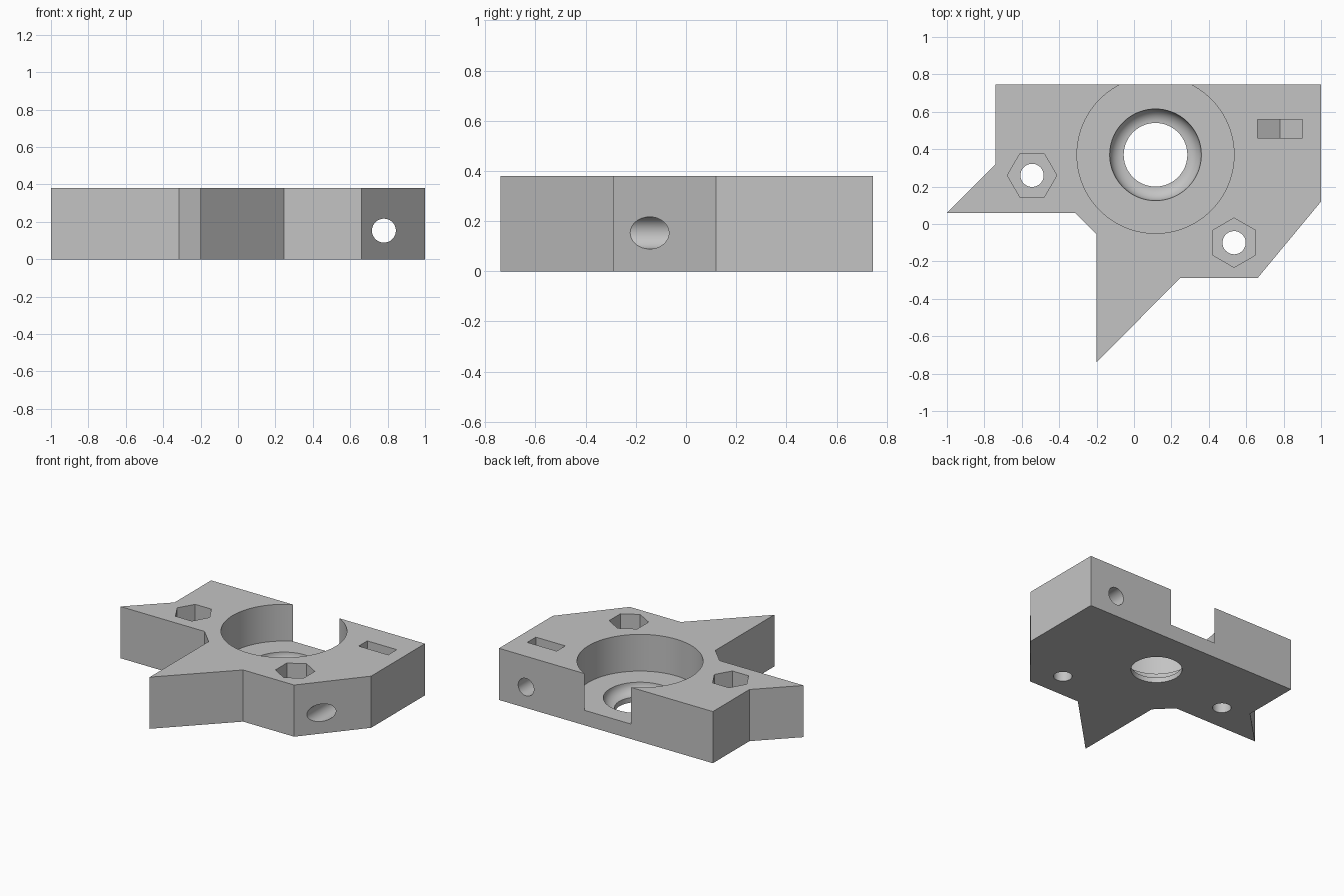
import bpy, bmesh
from math import cos, sin, pi, radians
from mathutils import Matrix, Vector

cube = bpy.data.objects.get("Cube")
if cube:
    bpy.data.objects.remove(cube, do_unlink=True)

HEIGHT = 0.38
BORE = Vector((0.115, 0.37, 0))

grey = bpy.data.materials.new("light grey")
grey.use_nodes = True
grey.diffuse_color = (0.55, 0.55, 0.55, 1)
grey.node_tree.nodes["Principled BSDF"].inputs["Base Color"].default_value = grey.diffuse_color


def finish(name, bm):
    bmesh.ops.recalc_face_normals(bm, faces=bm.faces)
    mesh = bpy.data.meshes.new(name)
    bm.to_mesh(mesh)
    bm.free()
    mesh.materials.append(grey)
    obj = bpy.data.objects.new(name, mesh)
    bpy.context.collection.objects.link(obj)
    return obj


def prism(name, points, direction):
    """Extrude a closed outline along a direction."""
    bm = bmesh.new()
    face = bm.faces.new([bm.verts.new(p) for p in points])
    ext = bmesh.ops.extrude_face_region(bm, geom=[face])
    moved = [g for g in ext["geom"] if isinstance(g, bmesh.types.BMVert)]
    bmesh.ops.translate(bm, verts=moved, vec=direction)
    return finish(name, bm)


def ring(x, y, z, radius, sides, turn=0.0):
    return [(x + radius * cos(turn + 2 * pi * i / sides),
             y + radius * sin(turn + 2 * pi * i / sides), z) for i in range(sides)]


def lathe(name, profile, centre, steps=96):
    """Revolve a radius/height profile that starts and ends on the axis."""
    bm = bmesh.new()
    verts = [bm.verts.new((r, 0, z)) for r, z in profile]
    edges = [bm.edges.new(pair) for pair in zip(verts, verts[1:])]
    bmesh.ops.spin(bm, geom=verts + edges, cent=(0, 0, 0), axis=(0, 0, 1),
                   angle=2 * pi, steps=steps, use_duplicate=False)
    bmesh.ops.remove_doubles(bm, verts=bm.verts, dist=1e-5)
    bmesh.ops.translate(bm, verts=bm.verts, vec=centre)
    return finish(name, bm)


# Plate with two pointed arms
outline = [(-0.74, 0.745), (-0.74, 0.32), (-1, 0.06), (-0.315, 0.06), (-0.2, -0.055),
           (-0.2, -0.74), (0.245, -0.29), (0.66, -0.29), (1, 0.12), (1, 0.745)]
plate = prism("mounting_plate", [(x, y, 0) for x, y in outline], (0, 0, HEIGHT))

# Round pocket, rounded seat and through bore in one profile
floor, seat, bore, fillet = 0.11, 0.245, 0.17, 0.073
profile = [(0, 0.6), (0.42, 0.6), (0.42, floor)]
profile += [(seat - fillet * (1 - cos(a)), floor - fillet * sin(a))
            for a in (radians(90) * i / 8 for i in range(9))]
profile += [(bore, floor - fillet), (bore, -0.2), (0, -0.2)]
cutters = [lathe("pocket_cutter", profile, BORE)]

# Hexagonal nut recesses with screw holes below
for x, y, turn in ((-0.545, 0.26, 0), (0.535, -0.1, pi / 6)):
    cutters.append(prism("nut_cutter", ring(x, y, 0.15, 0.132, 6, turn), (0, 0, 0.5)))
    cutters.append(prism("screw_cutter", ring(x, y, -0.2, 0.062, 48), (0, 0, 0.5)))

# Upright nut slot with a V-shaped floor
slot = [(0.66, 0.6), (0.66, 0.086), (0.78, 0.017), (0.9, 0.086), (0.9, 0.6)]
cutters.append(prism("slot_cutter", [(x, 0.46, z) for x, z in slot], (0, 0.1, 0)))

# Cross hole from the slanted front face to the back
cross = [(x, -1, z) for x, z, _ in ring(0.78, 0.153, 0, 0.064, 48)]
cutters.append(prism("cross_hole_cutter", cross, (0, 2, 0)))

# Cut everything out of the plate
bpy.ops.object.select_all(action="DESELECT")
bpy.context.view_layer.objects.active = plate
plate.select_set(True)
for cutter in cutters:
    cutter.hide_render = True
    mod = plate.modifiers.new("cut", "BOOLEAN")
    mod.operation = "DIFFERENCE"
    mod.solver = "EXACT"
    mod.object = cutter
    bpy.ops.object.modifier_apply(modifier=mod.name)
    bpy.data.objects.remove(cutter, do_unlink=True)

bpy.ops.object.shade_smooth_by_angle(angle=radians(30))
